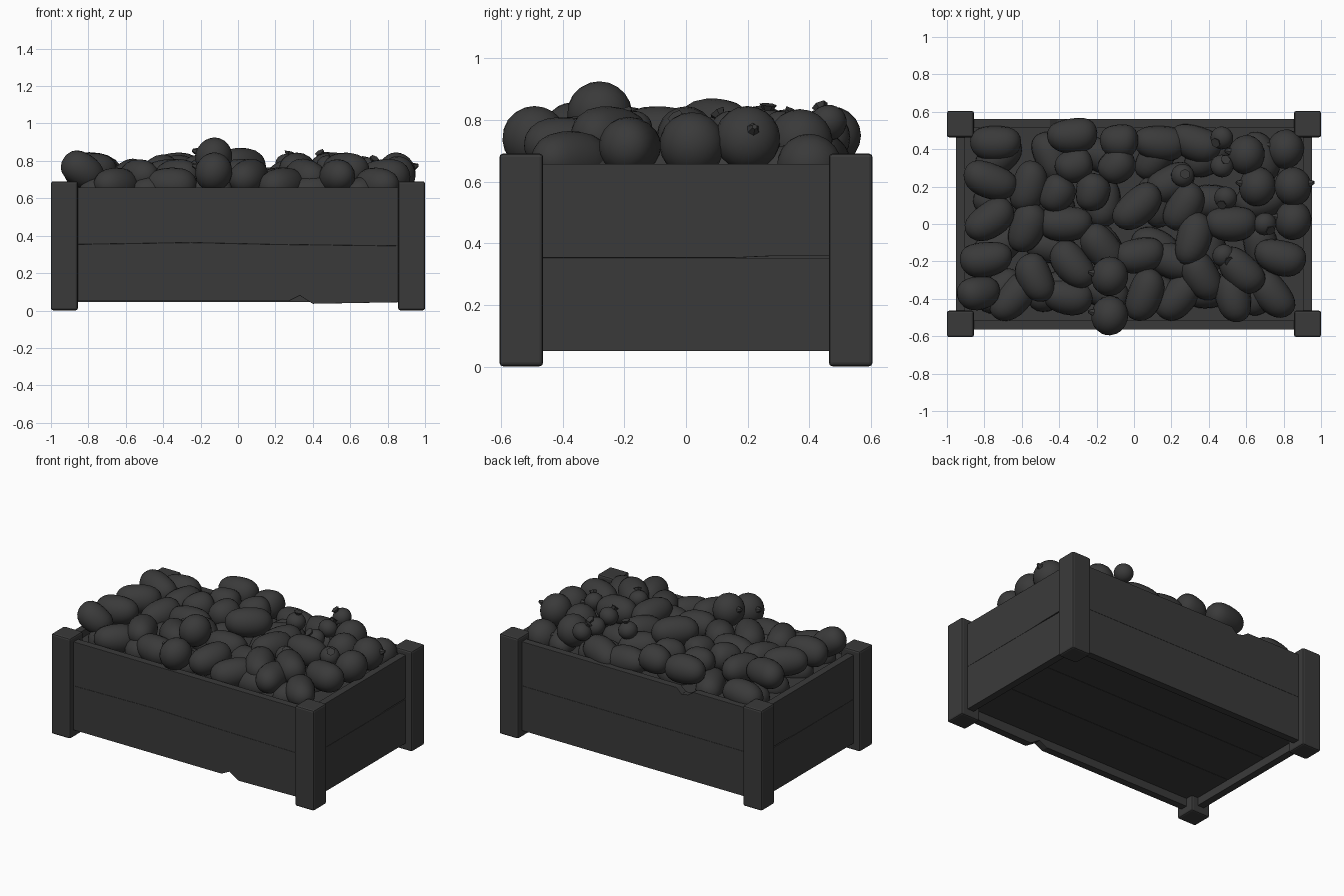
import bpy, bmesh, math, random
from mathutils import Matrix, Vector

random.seed(4)
if "Cube" in bpy.data.objects:
    bpy.data.objects.remove(bpy.data.objects["Cube"], do_unlink=True)

grey = bpy.data.materials.new("dark grey")
grey.use_nodes = True
colour = (0.042, 0.042, 0.042, 1)
grey.diffuse_color = colour
grey.node_tree.nodes["Principled BSDF"].inputs["Base Color"].default_value = colour


def finish(name, bm, bevel=0, smooth=False):
    mesh = bpy.data.meshes.new(name)
    bmesh.ops.recalc_face_normals(bm, faces=bm.faces)
    for face in bm.faces:
        face.smooth = smooth
    bm.to_mesh(mesh)
    bm.free()
    mesh.materials.append(grey)
    obj = bpy.data.objects.new(name, mesh)
    bpy.context.collection.objects.link(obj)
    if bevel:
        mod = obj.modifiers.new("rounded edges", "BEVEL")
        mod.width = bevel
        mod.segments = 2
    return obj


def box(name, centre, size, bevel):
    bm = bmesh.new()
    bmesh.ops.create_cube(bm, size=1)
    bmesh.ops.scale(bm, vec=size, verts=bm.verts)
    bmesh.ops.translate(bm, vec=centre, verts=bm.verts)
    return finish(name, bm, bevel)


def board(name, outline, along_x, offset, thick=0.05):
    """Extrude an outline of (distance along, height) into an upright board."""
    bm = bmesh.new()
    half = thick / 2
    place = (lambda u, z: (u, offset - half, z)) if along_x else (lambda u, z: (offset - half, u, z))
    face = bm.faces.new([bm.verts.new(place(u, z)) for u, z in outline])
    new = bmesh.ops.extrude_face_region(bm, geom=[face])["geom"]
    shift = (0, thick, 0) if along_x else (thick, 0, 0)
    bmesh.ops.translate(bm, vec=shift, verts=[g for g in new if isinstance(g, bmesh.types.BMVert)])
    return finish(name, bm, 0.002)


def add_ball(bm, radii, segments=20, rings=12):
    made = bmesh.ops.create_uvsphere(bm, u_segments=segments, v_segments=rings, radius=1)["verts"]
    bmesh.ops.scale(bm, vec=radii, verts=made)
    return made


def potato(name, x, y, turn, length, width, z, tilt=0):
    """Lumpy egg shape lying along its own x axis."""
    bm = bmesh.new()
    verts = add_ball(bm, (width, width, length))
    bmesh.ops.rotate(bm, verts=verts, matrix=Matrix.Rotation(math.pi / 2, 3, "Y"))
    taper = random.uniform(-0.1, 0.1)
    for v in verts:
        t = v.co.x / length
        v.co.y = v.co.y * (1 + taper * t + 0.2 * t * t) + 0.1 * width * t * t
        v.co.z *= 1 + taper * t + 0.2 * t * t
    lean = Matrix.Rotation(math.radians(tilt) + random.uniform(-0.15, 0.15), 4, "Y")
    bm.transform(Matrix.Translation((x, y, z)) @ Matrix.Rotation(math.radians(turn), 4, "Z") @ lean)
    finish(name, bm, smooth=True)


def topped_fruit(name, x, y, z, radius, lean, crown):
    """Round fruit with a flared crown or a little stalk."""
    bm = bmesh.new()
    add_ball(bm, (radius, radius, radius * 0.92))
    foot, tip = (0.28, 0.45) if crown else (0.22, 0.08)
    bmesh.ops.create_cone(bm, cap_ends=True, segments=6, radius1=radius * foot, radius2=radius * tip,
                          depth=radius * 0.3, matrix=Matrix.Translation((0, 0, radius)))
    up = Vector((lean[0], lean[1], 1)).to_track_quat("Z", "Y").to_matrix().to_4x4()
    bm.transform(Matrix.Translation((x, y, z)) @ up)
    obj = finish(name, bm, smooth=True)
    bpy.ops.object.select_all(action="DESELECT")
    obj.select_set(True)
    bpy.context.view_layer.objects.active = obj
    bpy.ops.object.shade_smooth_by_angle()


# Corner posts
for sx, side in ((-1, "right"), (1, "left")):
    for sy, end in ((-1, "front"), (1, "back")):
        box(f"{end}_{side}_post", (sx * 0.928, sy * 0.534, 0.346), (0.144, 0.142, 0.69), 0.012)

# Long boards, with a chipped lower edge in front and a chipped rim behind
W, TOP, SEAM = 0.9, 0.657, 0.353
seam_line = [(W, SEAM - 0.008), (0.2, SEAM), (-0.25, SEAM + 0.01), (-W, SEAM)]
board("front_lower_board", [(-W, 0.05), (0.27, 0.05), (0.33, 0.08), (0.4, 0.036), (W, 0.045)] + seam_line, True, -0.54)
board("front_upper_board", seam_line[::-1] + [(W, TOP), (-W, TOP)], True, -0.54)
board("back_lower_board", [(-W, 0.045), (W, 0.045), (W, SEAM), (-W, SEAM)], True, 0.537)
board("back_upper_board", [(-W, SEAM), (W, SEAM), (W, TOP), (-0.32, TOP), (-0.36, 0.62),
                           (-0.41, 0.63), (-0.45, TOP), (-W, TOP)], True, 0.537)

# Short boards, with a narrow gap opening toward one end
D = 0.52
for s, side in ((-1, "right"), (1, "left")):
    board(f"{side}_lower_board", [(-D, 0.05), (D, 0.05), (D, SEAM), (-D, SEAM)], False, s * 0.928)
    board(f"{side}_upper_board", [(-D, SEAM), (0.16, SEAM), (0.27, SEAM + 0.005), (D, SEAM + 0.006), (D, TOP), (-D, TOP)],
          False, s * 0.928)

# Floor boards and the packed core that carries the produce
for i in (-1, 0, 1):
    box(f"floor_board_{i + 2}", (0, i * 0.348, 0.12), (1.84, 0.347, 0.03), 0.002)
box("packed_core", (0, 0, 0.37), (1.81, 1.03, 0.48), 0)

# Buried potatoes that fill the gaps between the upper ones
for i in range(6):
    for j in range(4):
        potato(f"buried_potato_{i}_{j}", -0.72 + i * 0.28, -0.36 + j * 0.24, random.uniform(0, 180), 0.14, 0.09, 0.63)

# Potatoes: x, y in hundredths, turn in degrees, grouped by resting height
LONG, WIDE = 0.14, 0.094
low_layer = [(-74, 43, 0), (14, 43, -5), (33, 43, -20), (-65, -40, 50), (-36, -39, -10),
             (24, -39, 50), (74, -38, -50), (21, -20, -20), (20, 22, 30)]
middle_layer = [(-56, 20, 75), (-37, 0, 0), (-53, -29, -65), (-33, -22, -50), (-17, -13, -50), (3, -17, 10),
                (78, -18, -15), (27, 9, 60), (36, -28, -60), (6, -38, 70), (53, -39, -80), (-57, -2, 70)]
high_layer = [(-33, 47, 5), (-77, 23, -20), (-77, 2, 35), (-79, -19, 8), (32, -8, 75), (52, 0, 0), (57, -25, -45)]
for layer, rows, z in (("low", low_layer, 0.67), ("middle", middle_layer, 0.715), ("high", high_layer, 0.75)):
    for i, (x, y, turn) in enumerate(rows):
        stretch = random.uniform(0.96, 1.06)
        potato(f"{layer}_potato_{i + 1}", x / 100, y / 100, turn, LONG * stretch, WIDE, z)
potato("topmost_potato", 0.02, 0.09, 42, 0.15, 0.095, 0.775)
potato("leaning_potato", -0.83, -0.37, 10, 0.12, 0.09, 0.75, 25)

# Stubby potatoes
for i, (x, y) in enumerate([(-8, 44), (-32, 31), (-9, 31), (-41, 16), (-22, 17)]):
    potato(f"stubby_potato_{i + 1}", x / 100, y / 100, 20 * i, 0.102, 0.092, 0.74)

# Round fruit: x, y, height in hundredths, and the way the stalk points
rounds = [(-13, -28, 82, -1), (-13, -49, 74, -1), (60, 37, 73, -1), (81, 40, 65, -1),
          (66, 20, 72, -1), (85, 20, 74, 1), (85, 2, 72, -1)]
for i, (x, y, z, way) in enumerate(rounds):
    topped_fruit(f"round_fruit_{i + 1}", x / 100, y / 100, z / 100, 0.106, (way * 3, 0.6), False)

# Small crowned fruit
smalls = [(47, 46, 79), (26, 26, 78), (47, 31, 77), (49, 14, 77), (70, 0, 76), (48, -17, 77)]
for i, (x, y, z) in enumerate(smalls):
    topped_fruit(f"small_fruit_{i + 1}", x / 100, y / 100, z / 100, 0.062,
                 (random.uniform(-0.7, 0.7), random.uniform(-0.7, 0.7)), True)
